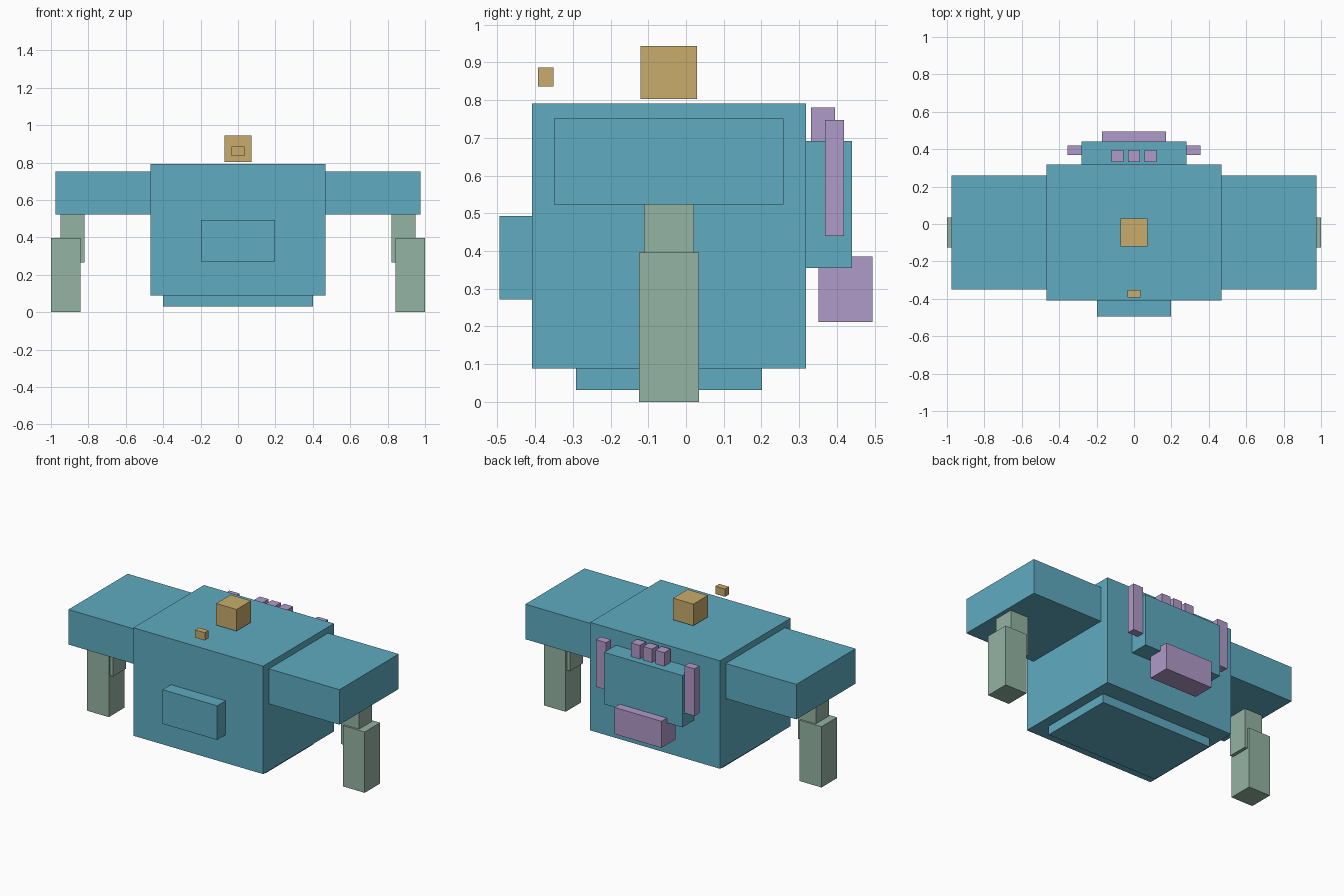
import bpy, bmesh

if "Cube" in bpy.data.objects:
    bpy.data.objects.remove(bpy.data.objects["Cube"])


def material(name, rgb):
    m = bpy.data.materials.new(name)
    lin = [((c / 255 + 0.055) / 1.055) ** 2.4 for c in rgb]
    m.diffuse_color = (*lin, 1)
    m.use_nodes = True
    m.node_tree.nodes["Principled BSDF"].inputs["Base Color"].default_value = m.diffuse_color
    return m


TEAL = material("teal", (95, 171, 193))
TAN = material("tan", (200, 172, 108))
SAGE = material("sage green", (148, 179, 163))
LILAC = material("lilac", (176, 155, 200))


def box(name, mat, x, y, z):
    """Box from (min, max) ranges on each axis."""
    bm = bmesh.new()
    bmesh.ops.create_cube(bm, size=1)
    for v in bm.verts:
        v.co = [r[0] if c < 0 else r[1] for c, r in zip(v.co, (x, y, z))]
    me = bpy.data.meshes.new(name)
    bm.to_mesh(me)
    bm.free()
    me.materials.append(mat)
    bpy.context.collection.objects.link(bpy.data.objects.new(name, me))


def pair(name, mat, x, y, z):
    """Box on the right and its mirror on the left."""
    box(name + "_right", mat, x, y, z)
    box(name + "_left", mat, (-x[1], -x[0]), y, z)


# Torso, base and chest plate
box("torso", TEAL, (-0.468, 0.468), (-0.409, 0.318), (0.088, 0.791))
box("base", TEAL, (-0.402, 0.402), (-0.292, 0.201), (0.031, 0.088))
box("chest_plate", TEAL, (-0.197, 0.197), (-0.495, -0.409), (0.271, 0.493))

# Shoulders and arms
pair("shoulder", TEAL, (0.468, 0.976), (-0.35, 0.259), (0.523, 0.751))
pair("upper_arm", SAGE, (0.822, 0.95), (-0.112, 0.021), (0.265, 0.523))
pair("forearm", SAGE, (0.843, 1.0), (-0.125, 0.034), (0.0, 0.396))

# Head and the small sensor floating in front of it
box("head", TAN, (-0.073, 0.073), (-0.12, 0.029), (0.803, 0.944))
box("sensor", TAN, (-0.035, 0.035), (-0.392, -0.352), (0.836, 0.886))

# Backpack with side tubes, top vents and lower pod
box("backpack", TEAL, (-0.282, 0.282), (0.318, 0.44), (0.355, 0.692))
pair("side_tube", LILAC, (0.282, 0.355), (0.368, 0.419), (0.44, 0.747))
for i in (-1, 0, 1):
    c = i * 0.088
    box(f"vent_{i + 2}", LILAC, (c - 0.032, c + 0.032), (0.331, 0.395), (0.692, 0.78))
box("lower_pod", LILAC, (-0.17, 0.17), (0.352, 0.495), (0.212, 0.385))
